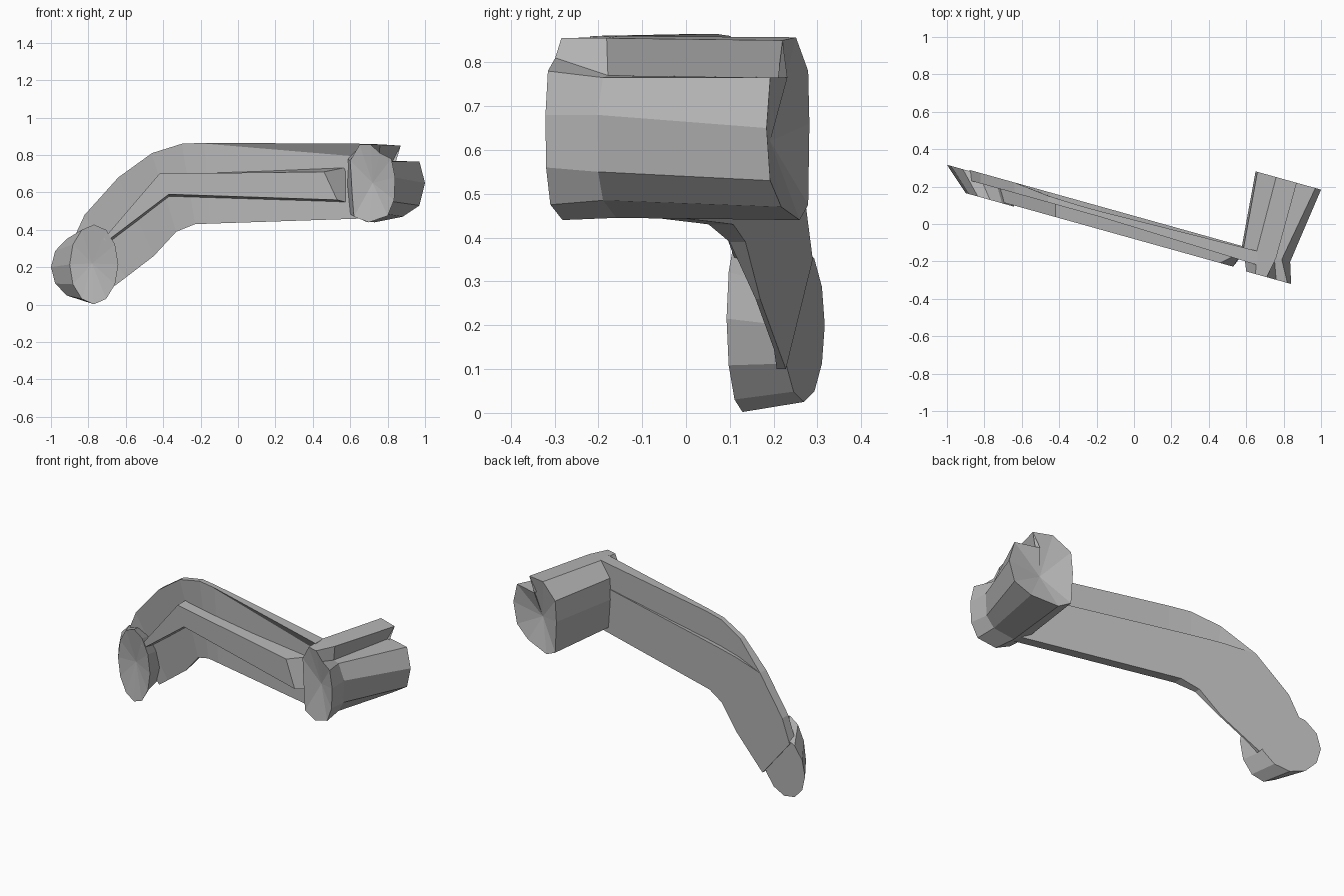
import bpy, bmesh, math

# Remove the default cube
default_cube = bpy.data.objects.get("Cube")
if default_cube:
    bpy.data.objects.remove(default_cube, do_unlink=True)

# One plain grey for the whole casting
GREY = (0.46, 0.46, 0.46, 1)
grey = bpy.data.materials.new("plain grey")
grey.use_nodes = True
grey.diffuse_color = GREY
grey.node_tree.nodes["Principled BSDF"].inputs["Base Color"].default_value = GREY

# The lever lies in a vertical plane turned about z
TURN = math.radians(15.6)
SIN, COS = math.sin(TURN), math.cos(TURN)


def place(x, depth, z):
    """Point at x and z, pushed back by depth from the turned lever plane."""
    return (x, (depth - SIN * x) / COS, z)


def ring_at(outline, depth):
    return [place(x, depth, z) for x, z in outline]


def ellipse(cx, cz, rx, rz, sides=12):
    angles = [2 * math.pi * i / sides for i in range(sides)]
    return [(cx + rx * math.cos(a), cz + rz * math.sin(a)) for a in angles]


def cap(bm, ring, hub):
    """Close a ring with flat triangles meeting at a hub point."""
    centre = bm.verts.new(hub)
    for a, b in zip(ring, ring[1:] + ring[:1]):
        bm.faces.new((a, b, centre))


def loft(name, rings, first_hub=None, last_hub=None):
    """Skin a row of matching rings and close both ends."""
    bm = bmesh.new()
    rows = [[bm.verts.new(p) for p in ring] for ring in rings]
    for row, following in zip(rows, rows[1:]):
        for i in range(len(row)):
            j = (i + 1) % len(row)
            bm.faces.new((row[i], row[j], following[j], following[i]))
    for row, hub in ((rows[0], first_hub), (rows[-1], last_hub)):
        if hub:
            cap(bm, row, hub)
        else:
            bm.faces.new(row)
    bmesh.ops.remove_doubles(bm, verts=bm.verts[:], dist=0.0005)
    bmesh.ops.recalc_face_normals(bm, faces=bm.faces[:])
    mesh = bpy.data.meshes.new(name)
    bm.to_mesh(mesh)
    bm.free()
    mesh.materials.append(grey)
    part = bpy.data.objects.new(name, mesh)
    bpy.context.collection.objects.link(part)
    return part


BACK, PLATE, FRONT = 0.042, -0.012, -0.077


# Bent arm: a flat web, stepped along the back, with its lower edge thinning
# towards the foot and its upper edge overhanging near the pivot
def web_section(top, bottom, thick, shelf=None, step=0.0, lean=0.0):
    tx, tz = top
    bx, bz = bottom
    sx, sz = shelf or top
    return [
        place(tx, BACK - step, tz),
        place(tx, PLATE - lean, tz),
        place(tx, PLATE + lean, tz - 0.004 - lean * 3),
        place(bx, BACK - thick, bz),
        place(bx, BACK, bz),
        place(sx, BACK, sz),
        place(sx, BACK - step, sz - 0.002),
    ]


FULL = BACK - PLATE
loft("arm_web", [
    web_section((-0.88, 0.35), (-0.66, 0.1), 0.02),
    web_section((-0.82, 0.48), (-0.6, 0.145), 0.01),
    web_section((-0.64, 0.68), (-0.45, 0.26), 0.01),
    web_section((-0.46, 0.81), (-0.33, 0.39), 0.035, (-0.45, 0.7), 0.02),
    web_section((-0.3, 0.86), (-0.23, 0.43), FULL, (-0.3, 0.705), 0.025),
    web_section((-0.18, 0.865), (-0.15, 0.433), FULL, (-0.18, 0.707), 0.025),
    web_section((0.66, 0.86), (0.66, 0.46), FULL, (0.66, 0.72), 0.004, 0.022),
])


# Raised rib along the front of the web, cut off at a slant by the pivot
def rib_section(upper, lower, inset=0.0):
    (ux, uz), (lx, lz) = upper, lower
    return [
        place(ux + inset, PLATE + 0.025, uz + inset * 0.2),
        place(ux, FRONT, uz),
        place(lx, FRONT, lz),
        place(lx + inset * 0.5, PLATE + 0.025, lz - 0.015),
    ]


loft("arm_rib", [
    rib_section((-0.72, 0.35), (-0.7, 0.34)),
    rib_section((-0.42, 0.7), (-0.37, 0.59)),
    rib_section((0.46, 0.71), (0.53, 0.56), 0.12),
])

# Pivot barrel: widens to the back, grooved beside its raised key
front_rim = [(0.62, 0.47), (0.61, 0.6), (0.6, 0.77), (0.65, 0.855),
             (0.71, 0.855), (0.76, 0.81), (0.82, 0.78), (0.84, 0.68),
             (0.835, 0.56), (0.8, 0.475), (0.7, 0.44)]
neck = [(0.59, 0.49), (0.575, 0.66), (0.585, 0.78), (0.655, 0.86),
        (0.76, 0.855), (0.75, 0.77), (0.79, 0.765), (0.835, 0.68),
        (0.83, 0.55), (0.79, 0.485), (0.68, 0.445)]
back_rim = [(0.66, 0.475), (0.65, 0.66), (0.66, 0.78), (0.76, 0.857),
            (0.87, 0.85), (0.83, 0.765), (0.97, 0.765), (1.0, 0.65),
            (0.97, 0.53), (0.88, 0.47), (0.73, 0.44)]
loft("pivot_barrel",
     [ring_at(front_rim, FRONT - 0.006), ring_at(neck, 0.03), ring_at(back_rim, 0.446)],
     first_hub=place(0.72, FRONT + 0.03, 0.65),
     last_hub=place(0.8, 0.4, 0.62))

# Round foot: a broad back disc leaning into a narrower dished front rim
loft("round_foot",
     [ring_at(ellipse(-0.83, 0.2, 0.17, 0.175), BACK - 0.006),
      ring_at(ellipse(-0.77, 0.215, 0.13, 0.213), FRONT - 0.006)],
     last_hub=place(-0.78, FRONT + 0.025, 0.22))
